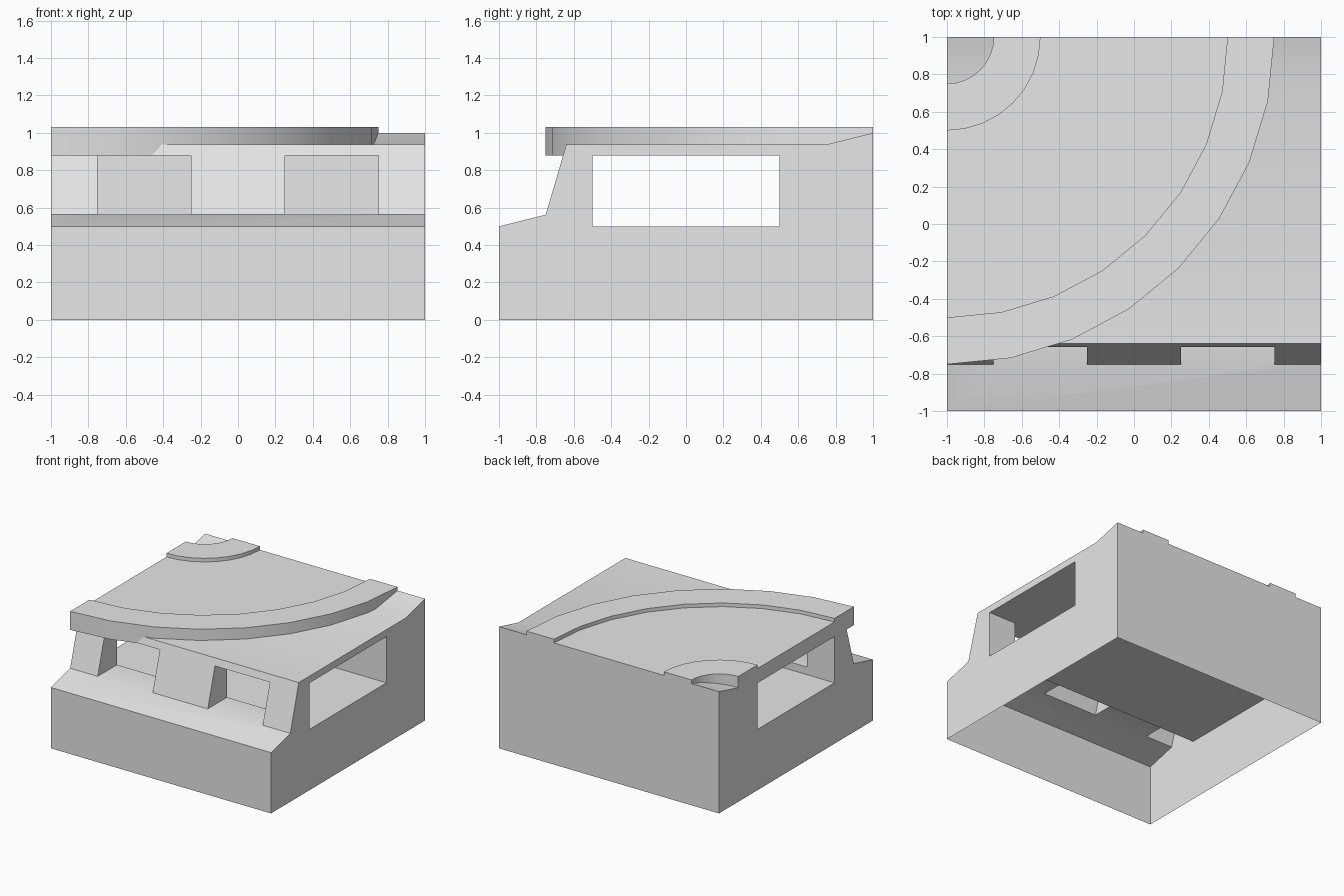
import bpy, bmesh, math

if "Cube" in bpy.data.objects:
    bpy.data.objects.remove(bpy.data.objects["Cube"], do_unlink=True)

grey = bpy.data.materials.new("plain_grey")
grey.use_nodes = True
grey.diffuse_color = (0.8, 0.8, 0.8, 1)
grey.node_tree.nodes["Principled BSDF"].inputs["Base Color"].default_value = (0.8, 0.8, 0.8, 1)


def finish(name, bm):
    bmesh.ops.recalc_face_normals(bm, faces=bm.faces)
    mesh = bpy.data.meshes.new(name)
    bm.to_mesh(mesh)
    bm.free()
    mesh.materials.append(grey)
    obj = bpy.data.objects.new(name, mesh)
    bpy.context.collection.objects.link(obj)
    return obj


def prism(name, profile, x0, x1):
    """Extrude a (y, z) profile along x."""
    bm = bmesh.new()
    face = bm.faces.new([bm.verts.new((x0, y, z)) for y, z in profile])
    out = bmesh.ops.extrude_face_region(bm, geom=[face])
    for v in out["geom"]:
        if isinstance(v, bmesh.types.BMVert):
            v.co.x = x1
    return finish(name, bm)


def box_profile(y0, y1, z0, z1):
    return [(y0, z0), (y1, z0), (y1, z1), (y0, z1)]


def quarter_ring(name, r_in, r_out, z0, z1, steps=8):
    """Quarter ring about the back corner, closed at both ends."""
    bm = bmesh.new()
    loops = []
    for i in range(steps + 1):
        a = math.pi / 2 * i / steps
        loops.append([bm.verts.new((-1 + r * math.sin(a), 1 - r * math.cos(a), z))
                      for r, z in ((r_in, z0), (r_out, z0), (r_out, z1), (r_in, z1))])
    for a, b in zip(loops, loops[1:]):
        for k in range(4):
            n = (k + 1) % 4
            bm.faces.new((a[k], a[n], b[n], b[k]))
    bm.faces.new(loops[0])
    bm.faces.new(loops[-1])
    return finish(name, bm)


def smooth(obj):
    bpy.ops.object.select_all(action='DESELECT')
    obj.select_set(True)
    bpy.context.view_layer.objects.active = obj
    bpy.ops.object.shade_smooth_by_angle(angle=math.radians(30))


# Main body with sloping front ledge, leaning wall and rising back roof
body = prism("body", [(-1, 0), (1, 0), (1, 1), (0.75, 0.9375), (-0.64, 0.9375),
                      (-0.75, 0.5625), (-1, 0.5)], -1, 1)

# Side-to-side passage and two front openings
cutters = [prism("passage_cutter", box_profile(-0.5, 0.5, 0.5, 0.88), -1.2, 1.2)]
for x in (-0.75, 0.25):
    cutters.append(prism("opening_cutter", box_profile(-0.9, 0, 0.5625, 0.88), x, x + 0.5))
bpy.context.view_layer.objects.active = body
for cutter in cutters:
    mod = body.modifiers.new("cut", 'BOOLEAN')
    mod.operation = 'DIFFERENCE'
    mod.solver = 'EXACT'
    mod.object = cutter
    bpy.ops.object.modifier_apply(modifier=mod.name)
for cutter in cutters:
    bpy.data.objects.remove(cutter, do_unlink=True)

# Open underside
bm = bmesh.new()
bm.from_mesh(body.data)
base = [f for f in bm.faces if all(v.co.z < 0.01 for v in f.verts)]
bmesh.ops.delete(bm, geom=base, context='FACES')
bm.to_mesh(body.data)
bm.free()

# Raised quarter rings and the flat plate between them
rim = quarter_ring("outer_rim", 1.5, 1.75, 0.878, 1.03)
hub = quarter_ring("inner_rim", 0.25, 0.5, 0.93, 1.03)
plate = quarter_ring("turning_plate", 0.4, 1.6, 0.93, 1.0)

for part in (body, rim, hub, plate):
    smooth(part)
